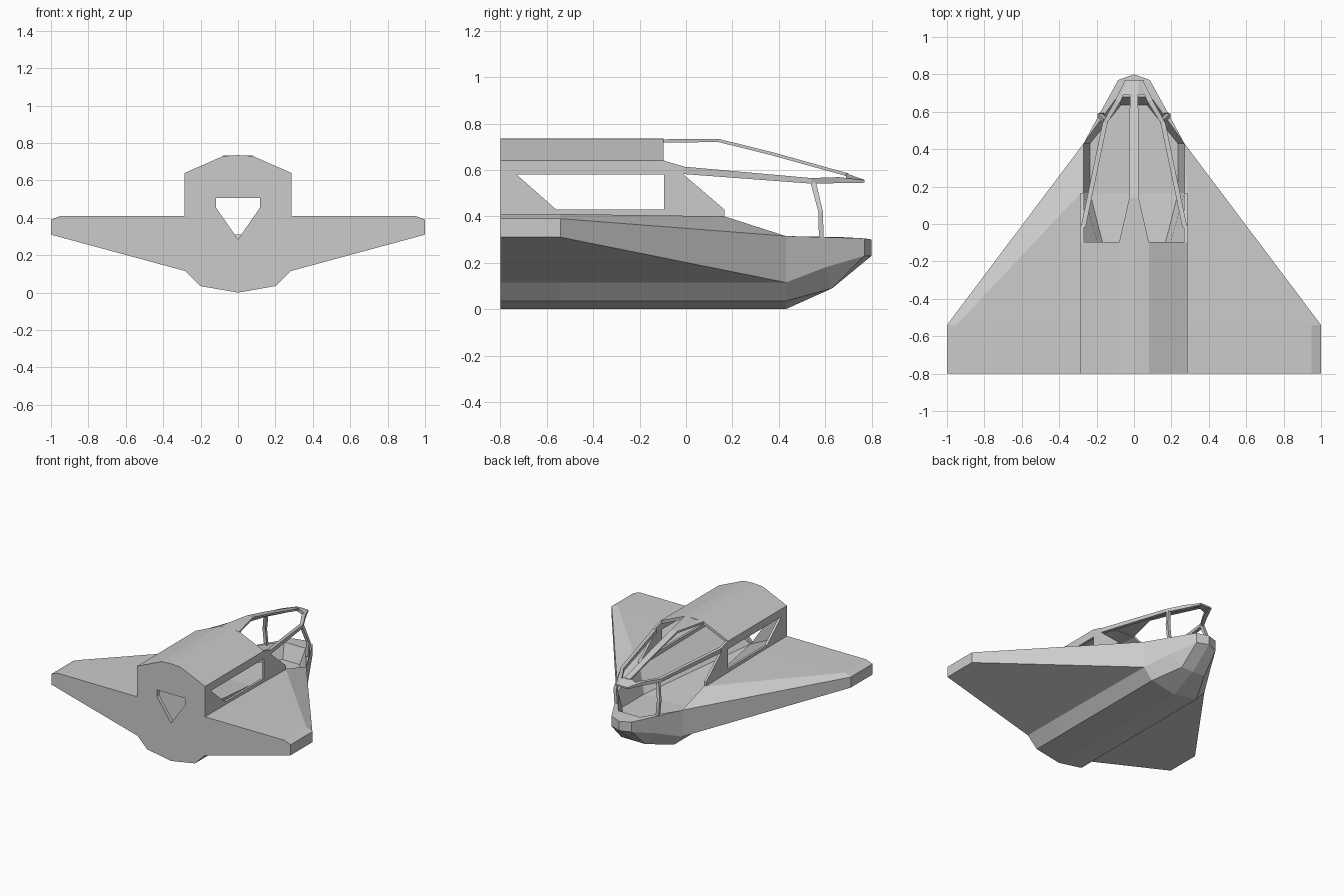
import bpy, bmesh
from mathutils import Vector as V

if "Cube" in bpy.data.objects:
    bpy.data.objects.remove(bpy.data.objects["Cube"])


def build(name, faces, mirror=True):
    """Make a mesh from polygons (right half), mirrored over x = 0."""
    bm = bmesh.new()
    sides = (1, -1) if mirror else (1,)
    for s in sides:
        for f in faces:
            pts = []
            for p in f:
                q = V(p)
                if all((q - o).length > 1e-4 for o in pts):
                    pts.append(q)
            if len(pts) < 3 or (mirror and all(abs(p.x) < 1e-4 for p in pts)):
                continue
            bm.faces.new([bm.verts.new((p.x * s, p.y, p.z)) for p in pts])
    bmesh.ops.remove_doubles(bm, verts=bm.verts[:], dist=1e-4)
    bmesh.ops.recalc_face_normals(bm, faces=bm.faces[:])
    me = bpy.data.meshes.new(name)
    bm.to_mesh(me)
    bm.free()
    ob = bpy.data.objects.new(name, me)
    bpy.context.collection.objects.link(ob)
    return ob


def loft(rows, closed=False):
    """Quads between neighbouring rows of points."""
    out = []
    for a, b in zip(rows, rows[1:]):
        n = len(a)
        for i in range(n if closed else n - 1):
            j = (i + 1) % n
            out.append([a[i], a[j], b[j], b[i]])
    return out


def solid(rows):
    return loft(rows, True) + [rows[0], rows[-1]]


def prism_y(profile, y0, y1):
    return solid([[(x, y, z) for x, z in profile] for y in (y0, y1)])


def prism_x(profile, x0, x1):
    return solid([[(x, y, z) for y, z in profile] for x in (x0, x1)])


def beam(rows, vertical=False):
    """Rectangular bar; rows are (point, half width, half depth)."""
    out = []
    for p, w, h in rows:
        ring = []
        for a, b in ((-w, -h), (w, -h), (w, h), (-w, h)):
            ring.append(V(p) + (V((a, b, 0)) if vertical else V((a, 0, b))))
        out.append(ring)
    return solid(out)


# Hull with delta wings: half sections from tail to nose
sec = [(0, 0), (.2, .035), (.28, .115), (1, .31), (1, .39), (.95, .41), (.285, .41)]
side_rim = (.285, .165, .40)
c2, c4 = (.27, .43, .115), (.27, .43, .315)
d2, d4 = (.178, .6, .18), (.178, .6, .31)
e0, e2, e4, nose = (0, .8, .23), (.085, .77, .23), (.085, .77, .305), (0, .8, .30)
hull = loft([
    [(x, -.77, z) for x, z in sec],
    [(x, -.54, z) for x, z in sec],
    [(0, .43, 0), (.2, .43, .035), c2, c2, c4, side_rim, side_rim]])
hull += loft([
    [(0, .43, 0), (.2, .43, .035), c2, c4],
    [(0, .63, .09), (.1, .63, .09), d2, d4],
    [e0, e2, e2, e4]])
# Nose front and deck around the cockpit well
w_i, w_j = (.09, .68, .31), (0, .68, .31)
hull += [[e0, e2, e4, nose], [c4, d4, w_i], [d4, e4, w_i], [e4, nose, w_j, w_i]]
# Cockpit well, narrowing to a V at the tail
FL = .2
hull += loft([
    [(0, -.77, .285), (0, -.77, .285), (.27, -.77, .41)],
    [(0, .165, FL), (.235, .165, FL), (.27, .165, .40)],
    [(0, .43, FL), (.235, .43, FL), c4],
    [(0, .635, FL), (.07, .635, FL), w_i]])
hull += [[(0, .635, FL), (.07, .635, FL), w_i, w_j],
         [(.285, -.77, .41), (.285, -.54, .41), side_rim, (.27, .165, .40), (.27, -.77, .41)],
         [side_rim, c4, (.27, .165, .40)]]
build("hull", hull)

# Rear bulkhead with the pointed opening
build("rear_wall", prism_y(
    [(0, 0), (0, .285), (.118, .455), (.118, .505), (0, .505), (0, .735), (.08, .73),
     (.285, .64), (.285, .41), (.95, .41), (1, .39), (1, .31), (.28, .115), (.2, .035)],
    -.8, -.77))

# Cabin side walls around the slanted windows
panels = {
    "rear": [(-.77, .40), (-.77, .64), (-.73, .58), (-.56, .43), (-.56, .40)],
    "lower": [(-.56, .40), (-.56, .43), (-.095, .43), (-.095, .40)],
    "upper": [(-.77, .64), (-.095, .64), (-.095, .58), (-.73, .58)],
    "front": [(-.095, .40), (-.095, .64), (-.01, .615), (-.01, .58), (.165, .43), (.165, .40)]}
for n, prof in panels.items():
    build("cabin_side_" + n, prism_x(prof, .268, .285))

# Cabin roof
build("cabin_roof", prism_y(
    [(.285, .64), (.08, .73), (0, .735), (0, .715), (.075, .71), (.268, .625)], -.77, -.097))

# Canopy frame: centre spar, side rails, nose tip and struts
build("canopy_spar", beam([
    ((0, -.1, .725), .08, .007), ((0, .14, .727), .025, .007),
    ((0, .37, .67), .025, .007), ((0, .70, .578), .022, .007)]), False)
build("canopy_rail", beam([
    ((.272, -.02, .599), .013, .016), ((.155, .54, .553), .013, .012),
    ((.085, .66, .556), .016, .013), ((.04, .765, .55), .01, .006)]))
build("canopy_tip", solid([
    [(0, .69, .57), (.075, .69, .545), (.075, .69, .562), (.025, .69, .585), (0, .69, .585)],
    [(0, .77, .545), (.05, .77, .545), (.05, .77, .556), (.025, .77, .557), (0, .77, .557)]]))
build("canopy_strut", beam([
    ((.15, .548, .548), .012, .012), ((.182, .58, .42), .012, .01),
    ((.172, .583, .305), .012, .01)], True))
